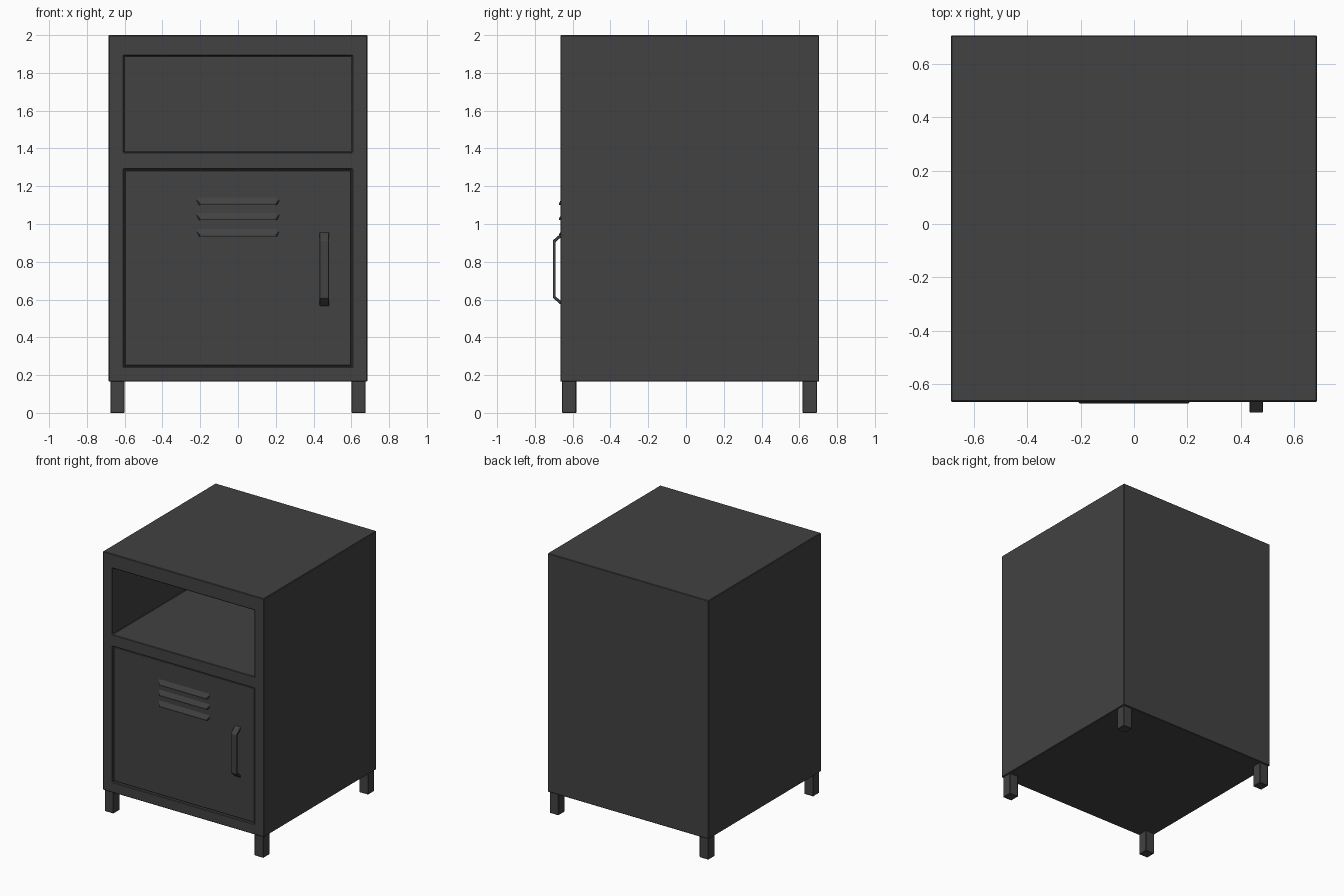
import bpy, bmesh
from mathutils import Vector

if "Cube" in bpy.data.objects:
    bpy.data.objects.remove(bpy.data.objects["Cube"])

steel = bpy.data.materials.new("dark grey steel")
steel.diffuse_color = (0.054, 0.054, 0.054, 1)
steel.use_nodes = True
steel.node_tree.nodes["Principled BSDF"].inputs["Base Color"].default_value = steel.diffuse_color


def finish(name, bm, bevel=0.0):
    bmesh.ops.recalc_face_normals(bm, faces=bm.faces)
    me = bpy.data.meshes.new(name)
    bm.to_mesh(me)
    bm.free()
    me.materials.append(steel)
    ob = bpy.data.objects.new(name, me)
    bpy.context.collection.objects.link(ob)
    if bevel:
        add_bevel(ob, bevel)
    return ob


def add_bevel(ob, width):
    mod = ob.modifiers.new("soft edges", 'BEVEL')
    mod.width = width
    mod.segments = 1
    mod.limit_method = 'ANGLE'


def box(name, lo, hi, bevel=0.0):
    lo, hi = Vector(lo), Vector(hi)
    bm = bmesh.new()
    bmesh.ops.create_cube(bm, size=1)
    for v in bm.verts:
        v.co = (lo + hi) / 2 + v.co * (hi - lo)
    return finish(name, bm, bevel)


FRONT, DOOR = -0.665, -0.655

# Cabinet body with an open shelf niche and a recess for the door
body = box("cabinet_body", (-0.685, FRONT, 0.165), (0.685, 0.705, 2.0))
for name, lo, hi in (
        ("niche_cutter", (-0.605, -0.8, 1.38), (0.605, 0.63, 1.89)),
        ("door_recess_cutter", (-0.605, -0.8, 0.245), (0.605, -0.62, 1.29))):
    cutter = box(name, lo, hi)
    mod = body.modifiers.new(name, 'BOOLEAN')
    mod.operation = 'DIFFERENCE'
    mod.solver = 'EXACT'
    mod.object = cutter
    bpy.context.view_layer.objects.active = body
    bpy.ops.object.modifier_apply(modifier=mod.name)
    bpy.data.objects.remove(cutter)
add_bevel(body, 0.004)

# Door panel with a thin gap around it
box("door", (-0.599, DOOR, 0.251), (0.599, -0.61, 1.284), 0.003)

# Louvre hoods pressed out of the door
for i, z in enumerate((1.10, 1.02, 0.935)):
    bm = bmesh.new()
    for s in (-1, 1):
        for x, y, dz in ((0.212, DOOR + 0.002, 0.043), (0.222, DOOR + 0.002, 0.03),
                         (0.207, DOOR + 0.002, 0.0),
                         (0.200, -0.672, 0.0), (0.202, -0.672, 0.010)):
            bm.verts.new((s * x, y, z + dz))
    bmesh.ops.convex_hull(bm, input=bm.verts)
    finish(f"louvre_{i + 1}", bm)

# Bent strap handle: outer and inner path swept across its width
outer = [(-0.650, 0.562), (-0.705, 0.609), (-0.705, 0.913), (-0.650, 0.960)]
inner = [(-0.650, 0.582), (-0.690, 0.616), (-0.690, 0.906), (-0.650, 0.940)]
bm = bmesh.new()
rings = [[bm.verts.new((x, y, z)) for x, (y, z) in
          ((0.432, o), (0.482, o), (0.482, n), (0.432, n))]
         for o, n in zip(outer, inner)]
for a, b in zip(rings, rings[1:]):
    for k in range(4):
        bm.faces.new((a[k], a[(k + 1) % 4], b[(k + 1) % 4], b[k]))
bm.faces.new(rings[0])
bm.faces.new(rings[-1])
finish("door_handle", bm, 0.002)

# Four square legs
for side, x in (("left", -0.638), ("right", 0.638)):
    for end, y in (("front", -0.619), ("back", 0.655)):
        box(f"{end}_{side}_leg", (x - 0.038, y - 0.038, 0), (x + 0.038, y + 0.038, 0.18), 0.003)
